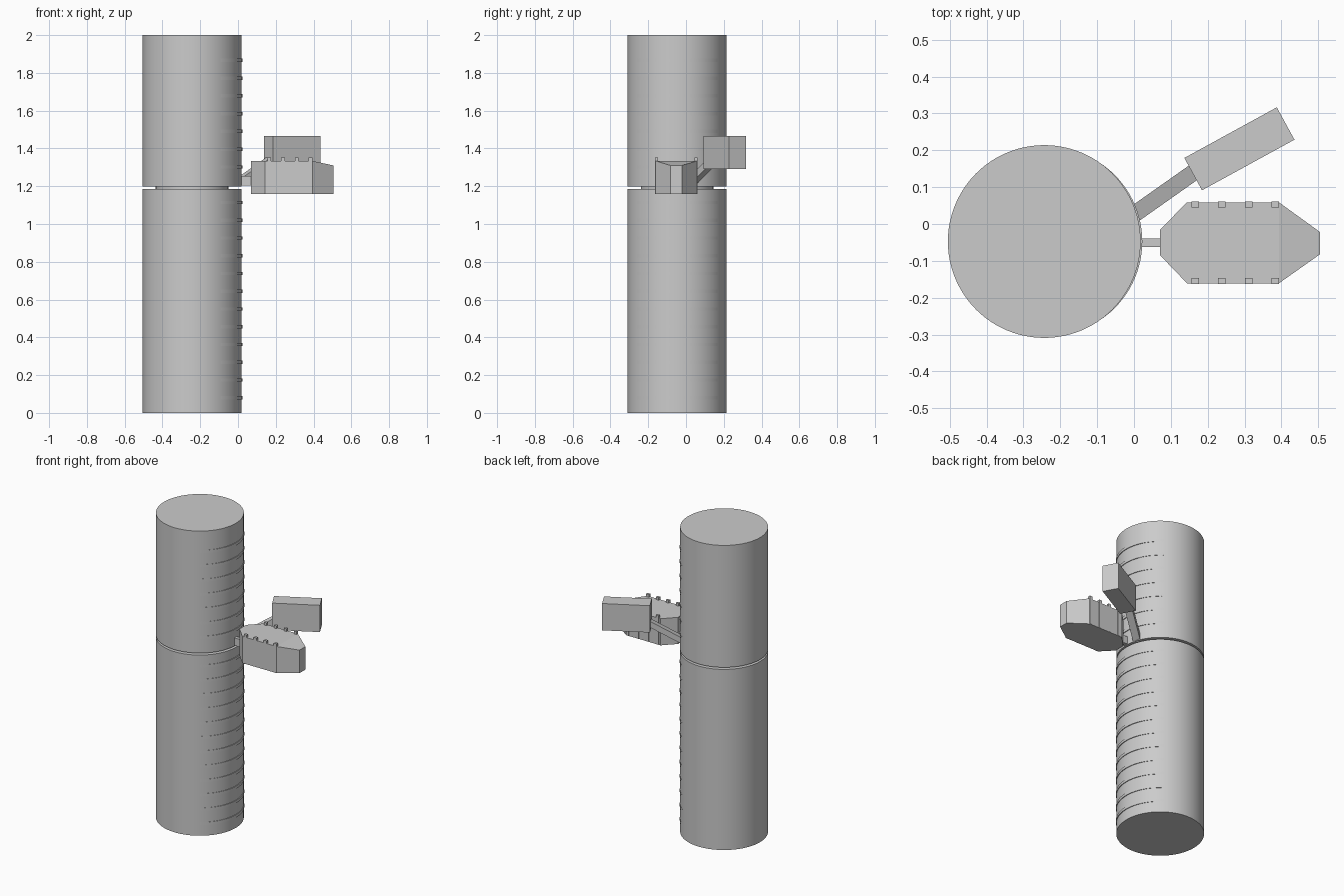
import bpy, bmesh, math
from mathutils import Vector

if "Cube" in bpy.data.objects:
    bpy.data.objects.remove(bpy.data.objects["Cube"])

CX, CY, R = -0.2435, -0.0475, 0.2615   # trunk axis and radius


def add_mesh(name, bm):
    bmesh.ops.recalc_face_normals(bm, faces=bm.faces)
    me = bpy.data.meshes.new(name)
    bm.to_mesh(me)
    bm.free()
    ob = bpy.data.objects.new(name, me)
    bpy.context.collection.objects.link(ob)
    return ob


def cylinder(name, x, y, r, z0, z1, sides=96):
    bpy.ops.mesh.primitive_cylinder_add(vertices=sides, radius=r, depth=z1 - z0,
                                        location=(x, y, (z0 + z1) / 2))
    ob = bpy.context.object
    ob.name = name
    bpy.ops.object.shade_smooth_by_angle(angle=math.radians(30))
    return ob


def box(name, loc, size, angle=0):
    bpy.ops.mesh.primitive_cube_add(size=1, location=loc, rotation=(0, 0, angle))
    ob = bpy.context.object
    ob.name = name
    ob.scale = size
    return ob


def bar(name, a, b, width, height):
    # square bar running from point a to point b
    a, b = Vector(a), Vector(b)
    d = b - a
    side = Vector((-d.y, d.x, 0)).normalized() * width / 2
    up = Vector((0, 0, height / 2))
    bm = bmesh.new()
    ends = [[bm.verts.new(p + s * side + u * up)
             for s, u in ((-1, -1), (1, -1), (1, 1), (-1, 1))] for p in (a, b)]
    for e in ends:
        bm.faces.new(e)
    for i in range(4):
        j = (i + 1) % 4
        bm.faces.new((ends[0][i], ends[0][j], ends[1][j], ends[1][i]))
    return add_mesh(name, bm)


# main column in two lengths, joined by a narrower neck
cylinder("lower_column", CX, CY, R, 0, 1.186)
cylinder("upper_column", CX, CY, R, 1.199, 2)
cylinder("neck", CX, CY, 0.192, 1.18, 1.205)

# shallow ridges that only break the surface on the +x side
for k in range(20):
    z = 0.08 + k * 0.094
    if abs(z - 1.19) > 0.03:
        cylinder("ridge", CX + 0.0106, CY, R - 0.0061, z - 0.009, z + 0.009)

# long pod: tapered eight-sided body with a nose that slopes down
outline = [(0.07, -0.016), (0.144, 0.059), (0.393, 0.059), (0.505, -0.022),
           (0.505, -0.082), (0.393, -0.161), (0.144, -0.161), (0.07, -0.084)]
bm = bmesh.new()
low = [bm.verts.new((x, y, 1.159)) for x, y in outline]
top = [bm.verts.new((x, y, 1.31 if x > 0.5 else 1.334)) for x, y in outline]
bm.faces.new(low)
bm.faces.new([top[i] for i in (2, 3, 4, 5)])
bm.faces.new([top[i] for i in (0, 1, 2, 5, 6, 7)])
for i in range(8):
    j = (i + 1) % 8
    bm.faces.new((low[i], low[j], top[j], top[i]))
add_mesh("pod_body", bm)

# upright ribs on both sides of the pod
for k in range(4):
    for s in (-1, 1):
        box("pod_rib", (0.166 + k * 0.0725, -0.051 + s * 0.104, 1.256),
            (0.02, 0.016, 0.192))

# short arm carrying the pod
bar("pod_arm", (0.0, -0.051, 1.228), (0.09, -0.051, 1.228), 0.024, 0.05)

# turned box and its rising arm
box("side_box", (0.286, 0.204, 1.379), (0.286, 0.1, 0.176), math.radians(28.7))
bar("side_box_arm", (0.0, 0.026, 1.218), (0.18, 0.153, 1.345), 0.045, 0.04)
